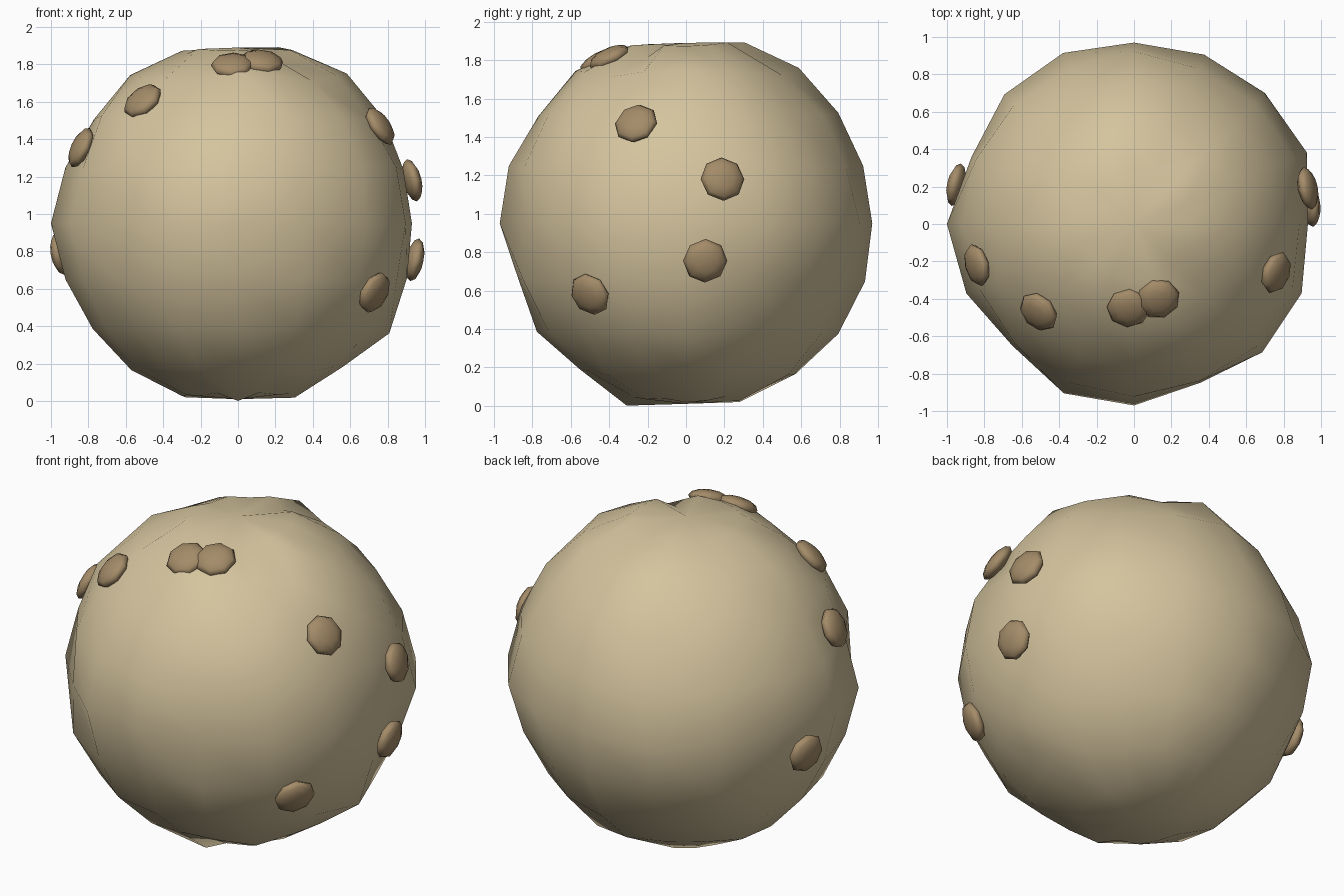
import bpy
import bmesh
import math
import random
from mathutils import Vector

random.seed(4)
CENTRE = Vector((0, 0, 0.95))
SEGMENTS, RINGS = 16, 10

default_cube = bpy.data.objects.get("Cube")
if default_cube:
    bpy.data.objects.remove(default_cube, do_unlink=True)


def make_material(name, colour):
    material = bpy.data.materials.new(name)
    material.use_nodes = True
    material.diffuse_color = (*colour, 1)
    shader = material.node_tree.nodes["Principled BSDF"]
    shader.inputs["Base Color"].default_value = (*colour, 1)
    shader.inputs["Roughness"].default_value = 0.8
    return material


def finish(mesh_data, name, material):
    """Turn a bmesh into a smooth shaded object with one colour."""
    for face in mesh_data.faces:
        face.smooth = True
    mesh = bpy.data.meshes.new(name)
    mesh_data.to_mesh(mesh)
    mesh_data.free()
    mesh.materials.append(material)
    obj = bpy.data.objects.new(name, mesh)
    bpy.context.collection.objects.link(obj)
    return obj


tan_skin = make_material("tan skin", (0.66, 0.55, 0.34))
brown_spot = make_material("brown spot", (0.37, 0.26, 0.14))

# Radii in percent: four meridians from top to bottom, and the equator
meridians = {
    0: (97, 99, 96, 93, 93, 95, 100, 95, 98),
    4: (99, 100, 98, 97, 97, 98, 98, 97, 95),
    8: (97, 98, 95, 97, 100, 97, 96, 97, 97),
    12: (97, 98, 95, 97, 97, 92, 96, 94, 99.8),
}
equator = (93, 100, 99, 98, 97, 99, 98, 94, 100, 97, 92, 98, 97, 92, 97, 97)
top_bumps = {2: 99, 14: 91}


def lump_radius(ring, segment):
    """Radius of the lumpy body at one grid point."""
    if ring in (0, RINGS):
        return 0.94
    if segment in meridians:
        return meridians[segment][ring - 1] / 100
    if ring == RINGS // 2:
        return equator[segment] / 100
    if ring == 1 and segment in top_bumps:
        return top_bumps[segment] / 100
    return random.uniform(0.94, 0.98)


# Lumpy body: a coarse sphere pushed in and out
body = bmesh.new()
bmesh.ops.create_uvsphere(body, u_segments=SEGMENTS, v_segments=RINGS, radius=1)
for vertex in body.verts:
    direction = vertex.co.normalized()
    ring = round(math.acos(max(-1, min(1, direction.z))) / math.pi * RINGS)
    turn = math.atan2(direction.y, direction.x) / math.tau
    segment = round(turn * SEGMENTS) % SEGMENTS
    vertex.co = CENTRE + direction * lump_radius(ring, segment)
finish(body, "lumpy_body", tan_skin)

# Flattened spots lying on the skin
spot_places = [
    (-0.03, -0.45, 1.795), (0.13, -0.40, 1.815), (-0.51, -0.47, 1.605),
    (-0.84, -0.22, 1.355), (-0.95, 0.21, 0.79), (0.76, -0.26, 1.47),
    (0.93, 0.19, 1.18), (0.945, 0.10, 0.755), (0.73, -0.50, 0.58),
]
for number, place in enumerate(spot_places, start=1):
    spot = bmesh.new()
    bmesh.ops.create_uvsphere(spot, u_segments=8, v_segments=6, radius=0.116)
    bmesh.ops.scale(spot, vec=(1, 1, 0.4), verts=spot.verts)
    obj = finish(spot, f"spot_{number}", brown_spot)
    obj.location = place
    outward = Vector(place) - CENTRE
    obj.rotation_euler = outward.to_track_quat("Z", "Y").to_euler()
